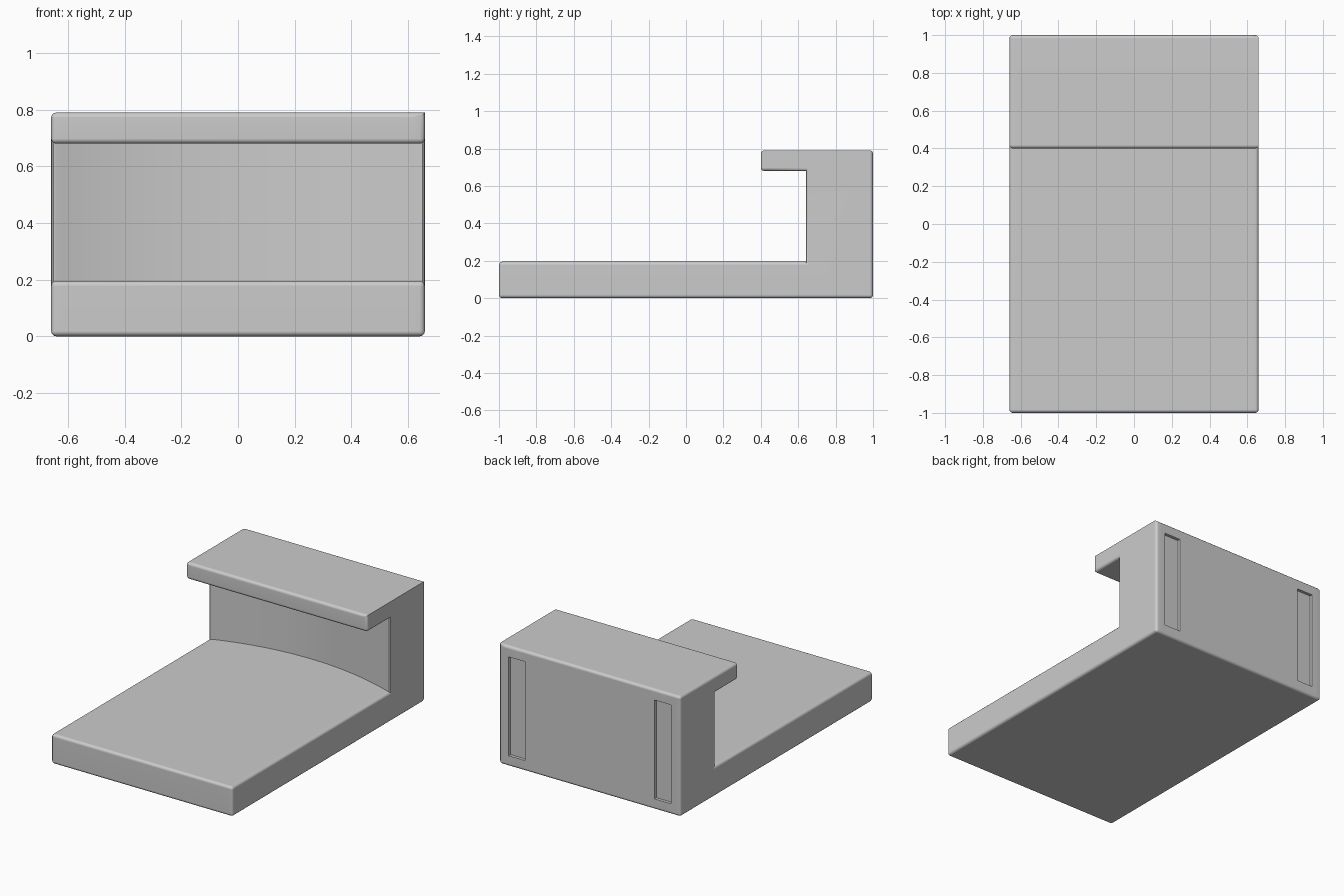
import bpy, bmesh, math
from mathutils import Vector

if "Cube" in bpy.data.objects:
    bpy.data.objects.remove(bpy.data.objects["Cube"])

HALF_W, TOP, BASE_TOP, LIP_BOTTOM = 0.66, 0.79, 0.195, 0.68
WALL_Y, SAG, LIP_Y = 0.635, 0.12, 0.40
STATIONS = 32
RADIUS = (HALF_W ** 2 + SAG ** 2) / (2 * SAG)

grey = bpy.data.materials.new("plain grey")
grey.diffuse_color = (0.6, 0.6, 0.6, 1)
grey.use_nodes = True
grey.node_tree.nodes["Principled BSDF"].inputs["Base Color"].default_value = grey.diffuse_color


def add_object(name, bm):
    mesh = bpy.data.meshes.new(name)
    bm.to_mesh(mesh)
    bm.free()
    mesh.materials.append(grey)
    obj = bpy.data.objects.new(name, mesh)
    bpy.context.collection.objects.link(obj)
    return obj


def section(x):
    """Side outline of the stand; the inner wall curves back as an arc."""
    wall = WALL_Y + SAG - RADIUS + math.sqrt(RADIUS ** 2 - x * x)
    return [(-1, 0), (1, 0), (1, TOP), (LIP_Y, TOP), (LIP_Y, LIP_BOTTOM),
            (wall, LIP_BOTTOM), (wall, BASE_TOP), (-1, BASE_TOP)]


# Stand body: base, curved wall and overhanging lip lofted across x
bm = bmesh.new()
rings = []
for i in range(STATIONS + 1):
    x = -HALF_W + 2 * HALF_W * i / STATIONS
    rings.append([bm.verts.new((x, y, z)) for y, z in section(x)])
for a, b in zip(rings, rings[1:]):
    for k in range(8):
        n = (k + 1) % 8
        bm.faces.new((a[k], a[n], b[n], b[k]))
bm.faces.new(rings[0])
bm.faces.new(rings[-1])
bmesh.ops.recalc_face_normals(bm, faces=bm.faces)


def rounded(edge):
    if edge.calc_face_angle_signed(0) < math.radians(50):
        return False
    # the upper right edge stays sharp
    return not all(v.co.x > HALF_W - 0.001 and v.co.z > TOP - 0.001
                   for v in edge.verts)


bmesh.ops.bevel(bm, geom=[e for e in bm.edges if rounded(e)], offset=0.018,
                offset_type='OFFSET', segments=3, profile=0.5,
                affect='EDGES', clamp_overlap=True)
body = add_object("stand_body", bm)

# Two shallow upright slots in the back
for name, side in (("left_slot_cutter", -1), ("right_slot_cutter", 1)):
    bm = bmesh.new()
    bmesh.ops.create_cube(bm, size=1)
    bmesh.ops.scale(bm, verts=bm.verts, vec=Vector((0.12, 0.12, 0.65)))
    bmesh.ops.translate(bm, verts=bm.verts, vec=Vector((side * 0.53, 1.04, 0.395)))
    cutter = add_object(name, bm)
    cutter.hide_render = True
    cutter.hide_set(True)
    cut = body.modifiers.new(name, 'BOOLEAN')
    cut.operation, cut.solver, cut.object = 'DIFFERENCE', 'EXACT', cutter

bpy.context.view_layer.objects.active = body
body.select_set(True)
bpy.ops.object.shade_smooth_by_angle(angle=math.radians(35))
body.modifiers.new("even shading", 'WEIGHTED_NORMAL').keep_sharp = True
